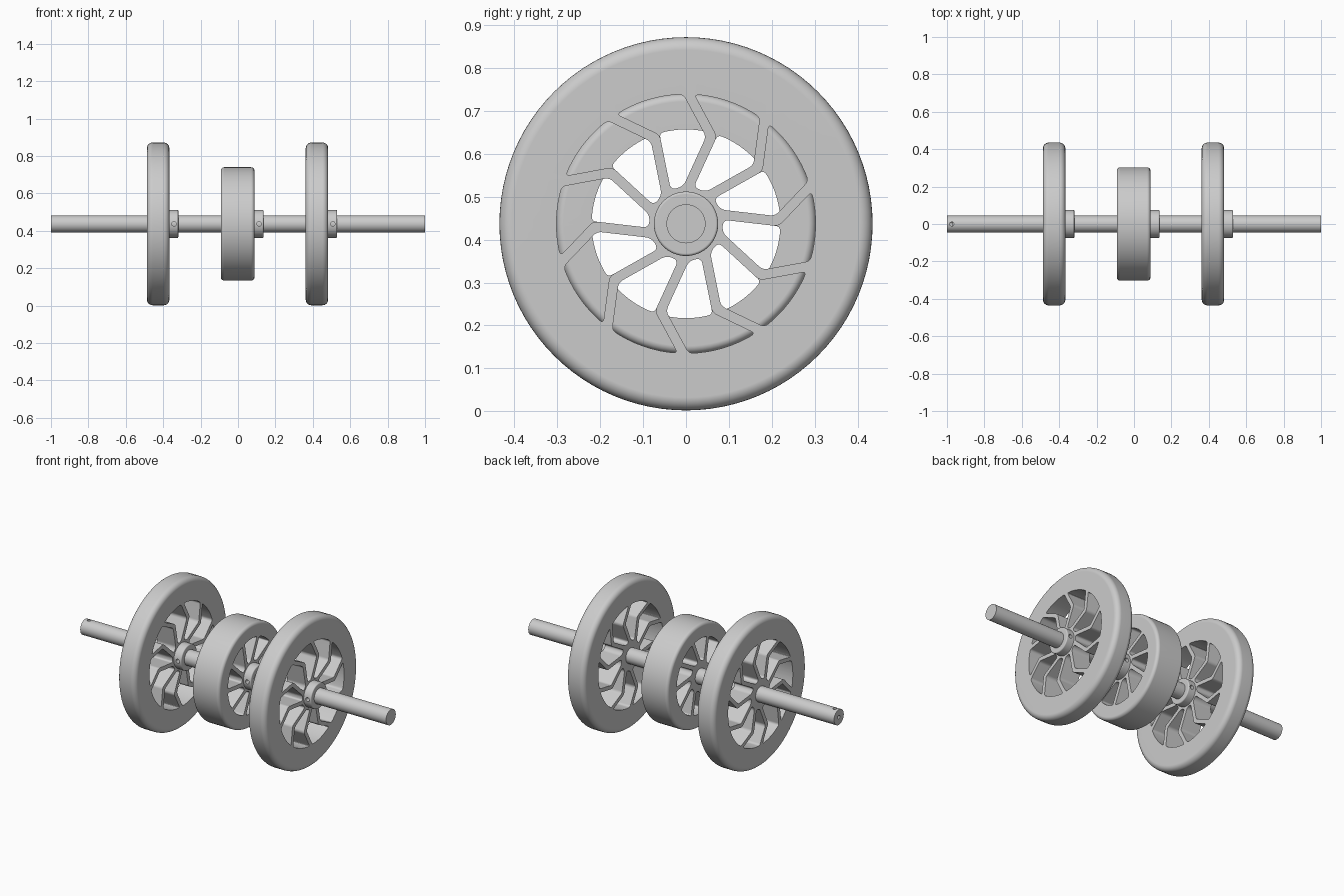
import bpy, bmesh, math
from mathutils import Vector, Matrix

if "Cube" in bpy.data.objects:
    bpy.data.objects.remove(bpy.data.objects["Cube"])

AXIS_Z = 0.437
HALF_SPOKE = 0.0115

grey = bpy.data.materials.new("plain_grey")
grey.diffuse_color = (0.6, 0.6, 0.6, 1)
grey.use_nodes = True
grey.node_tree.nodes["Principled BSDF"].inputs["Base Color"].default_value = grey.diffuse_color


def make_object(name, bm):
    bmesh.ops.recalc_face_normals(bm, faces=bm.faces)
    mesh = bpy.data.meshes.new(name)
    bm.to_mesh(mesh)
    bm.free()
    mesh.materials.append(grey)
    ob = bpy.data.objects.new(name, mesh)
    bpy.context.collection.objects.link(ob)
    return ob


def activate(ob):
    bpy.ops.object.select_all(action='DESELECT')
    ob.select_set(True)
    bpy.context.view_layer.objects.active = ob


def cut(ob, cutter):
    activate(ob)
    mod = ob.modifiers.new("cut", 'BOOLEAN')
    mod.operation, mod.solver, mod.object = 'DIFFERENCE', 'EXACT', cutter
    bpy.ops.object.modifier_apply(modifier=mod.name)
    bpy.data.objects.remove(cutter)


def finish(ob):
    activate(ob)
    bpy.ops.object.shade_smooth_by_angle(angle=math.radians(32))
    mod = ob.modifiers.new("flat_face_normals", 'WEIGHTED_NORMAL')
    mod.keep_sharp = True


def ring(name, x0, x1, r_in, r_out, fillet, segs):
    """Ring around the x axis with rounded outer edges."""
    prof = [(x0, r_in)]
    steps = 6
    for cx, start in ((x0 + fillet, 180), (x1 - fillet, 90)):
        for i in range(steps + 1):
            a = math.radians(start - 90 * i / steps)
            prof.append((cx + fillet * math.cos(a), r_out - fillet + fillet * math.sin(a)))
    prof.append((x1, r_in))
    bm = bmesh.new()
    loops = []
    for s in range(segs):
        a = 2 * math.pi * s / segs
        loops.append([bm.verts.new((x, r * math.sin(a), AXIS_Z + r * math.cos(a))) for x, r in prof])
    n = len(prof)
    for s in range(segs):
        a, b = loops[s], loops[(s + 1) % segs]
        for i in range(n):
            j = (i + 1) % n
            bm.faces.new((a[i], a[j], b[j], b[i]))
    return make_object(name, bm)


def rod(name, center, direction, radius, length, segs):
    bm = bmesh.new()
    rot = Vector((0, 0, 1)).rotation_difference(Vector(direction)).to_matrix().to_4x4()
    bmesh.ops.create_cone(bm, cap_ends=True, segments=segs, radius1=radius, radius2=radius,
                          depth=length, matrix=Matrix.Translation(center) @ rot)
    return make_object(name, bm)


def polar(r, deg):
    a = math.radians(deg)
    return Vector((r * math.sin(a), r * math.cos(a)))


def hit_circle(p, d, r):
    """Outward crossing of the line p + t * d with a circle round the axis."""
    b = p.dot(d)
    return p + d * (-b + math.sqrt(b * b - p.length_squared + r * r))


def spoke_edge(turn, side, r_in, r_out, bent):
    """One edge of a spoke from the hub to the rim as (point, rounding) pairs."""
    p0, p1, p2 = polar(0.085, 3.5 + turn), polar(0.212, 16.3 + turn), polar(0.302, 1.2 + turn)
    d1 = (p1 - p0).normalized()
    d2 = (p2 - p1).normalized() if bent else d1
    n1, n2 = (Vector((d.y, -d.x)) * side for d in (d1, d2))
    elbow = p1 + (n1 + n2) * HALF_SPOKE / (1 + n1.dot(n2))
    pts = [(hit_circle(elbow, d1, r_in), 0.014)]
    if bent:
        pts.append((elbow, 0.012))
    pts.append((hit_circle(elbow, d2, r_out), 0.011))
    return pts


def window_outline(turn, r_in, r_out, bent):
    left = spoke_edge(turn, 1, r_in, r_out, bent)
    right = spoke_edge(turn + 36, -1, r_in, r_out, bent)
    a0, a1 = (math.degrees(math.atan2(p.x, p.y)) for p in (left[-1][0], right[-1][0]))
    if a1 < a0:
        a1 += 360
    arc = [(polar(r_out, a0 + (a1 - a0) * i / 8), 0) for i in range(1, 8)]
    corners = left + arc + right[::-1]
    out = []
    for i, (p, d) in enumerate(corners):
        if not d:
            out.append(p)
            continue
        a = p + (corners[i - 1][0] - p).normalized() * d
        b = p + (corners[(i + 1) % len(corners)][0] - p).normalized() * d
        for k in range(6):
            t = k / 5
            out.append(a * (1 - t) ** 2 + p * 2 * t * (1 - t) + b * t * t)
    return out


def window_cutter(x0, x1, r_out, bent):
    bm = bmesh.new()
    for k in range(10):
        pts = window_outline(36 * k, 0.087, r_out, bent)
        ends = [[bm.verts.new((x, p.x, AXIS_Z + p.y)) for p in pts] for x in (x0, x1)]
        bm.faces.new(ends[0])
        bm.faces.new(ends[1][::-1])
        for i in range(len(pts)):
            j = (i + 1) % len(pts)
            bm.faces.new((ends[0][i], ends[1][i], ends[1][j], ends[0][j]))
    return make_object("window_cutter", bm)


# Wheels with ten spokes, each with a collar on its right side
wheels = [("left_wheel", -0.487, -0.367, 0.435, 0.03, 0.302, True),
          ("middle_wheel", -0.092, 0.088, 0.303, 0.018, 0.22, False),
          ("right_wheel", 0.362, 0.482, 0.435, 0.03, 0.302, True)]
for name, x0, x1, radius, fillet, r_window, bent in wheels:
    wheel = ring(name, x0, x1, 0.044, radius, fillet, 96)
    cut(wheel, window_cutter(x0 - 0.05, x1 + 0.05, r_window, bent))
    finish(wheel)
    collar = ring(name.replace("wheel", "collar"), x1 - 0.008, x1 + 0.048, 0.044, 0.075, 0.006, 64)
    # Set screw holes through front and back of the collar
    cut(collar, rod("screw_cutter", (x1 + 0.025, 0, AXIS_Z), (0, 1, 0), 0.012, 0.3, 20))
    finish(collar)

# Axle with a small bore in its left end that meets a hole in the top
axle = rod("axle", (0, 0, AXIS_Z), (1, 0, 0), 0.0455, 2.0, 40)
cut(axle, rod("end_cutter", (-1.0, 0, AXIS_Z), (1, 0, 0), 0.010, 0.06, 20))
cut(axle, rod("top_cutter", (-0.974, 0, AXIS_Z + 0.05), (0, 0, 1), 0.011, 0.1, 20))
finish(axle)
